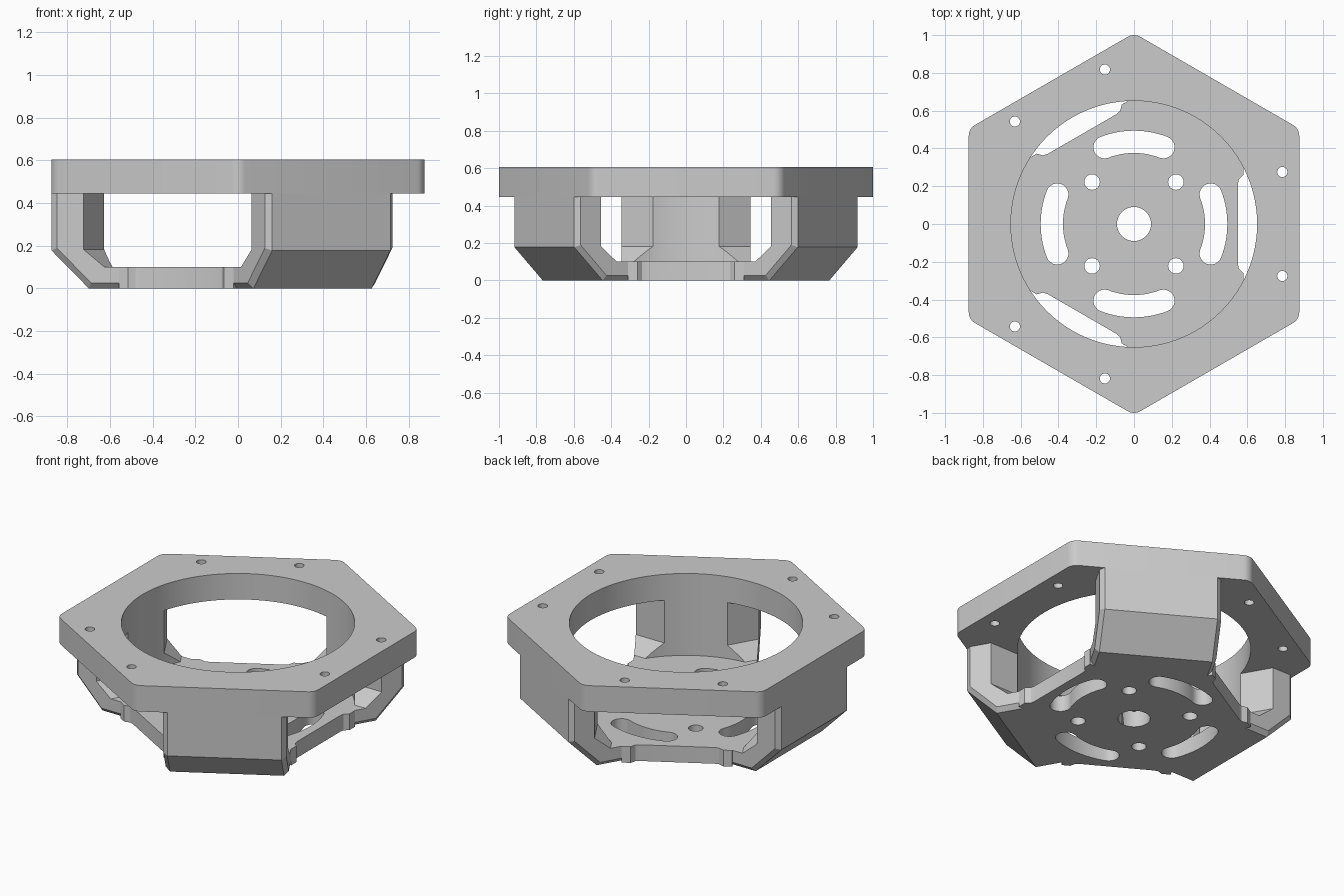
import bpy, bmesh
from math import cos, sin, pi, radians
from mathutils import Matrix

cube = bpy.data.objects.get("Cube")
if cube:
    bpy.data.objects.remove(cube, do_unlink=True)

grey = bpy.data.materials.new("plain grey")
grey.use_nodes = True
grey.diffuse_color = (0.6, 0.6, 0.6, 1)
grey.node_tree.nodes["Principled BSDF"].inputs["Base Color"].default_value = (0.6, 0.6, 0.6, 1)

LEGS = (60, 180, 300)
OPENINGS = (0, 120, 240)
RING_Z, TOP_Z, FLOOR_Z = 0.445, 0.605, 0.10
APOTHEM = 0.875


def loft(name, loops, angle=0):
    """Closed solid through matching loops of 3D points, turned about z."""
    bm = bmesh.new()
    rings = [[bm.verts.new(p) for p in loop] for loop in loops]
    n = len(rings[0])
    for a, b in zip(rings, rings[1:]):
        for i in range(n):
            j = (i + 1) % n
            bm.faces.new((a[i], a[j], b[j], b[i]))
    bm.faces.new(rings[0])
    bm.faces.new(rings[-1])
    bmesh.ops.recalc_face_normals(bm, faces=bm.faces)
    bm.transform(Matrix.Rotation(radians(angle), 4, 'Z'))
    mesh = bpy.data.meshes.new(name)
    bm.to_mesh(mesh)
    bm.free()
    mesh.materials.append(grey)
    obj = bpy.data.objects.new(name, mesh)
    bpy.context.collection.objects.link(obj)
    return obj


def prism(name, outline, z0, z1, angle=0):
    return loft(name, [[(x, y, z) for x, y in outline] for z in (z0, z1)], angle)


def arc(cx, cy, r, start, end, steps):
    return [(cx + r * cos(radians(start + (end - start) * i / steps)),
             cy + r * sin(radians(start + (end - start) * i / steps)))
            for i in range(steps + 1)]


def circle(x, y, r, n):
    return arc(x, y, r, 0, 360, n)[:-1]


def combine(target, tool, operation):
    mod = target.modifiers.new(operation.lower(), 'BOOLEAN')
    mod.operation, mod.solver, mod.object = operation, 'EXACT', tool
    bpy.context.view_layer.objects.active = target
    bpy.ops.object.modifier_apply(modifier=mod.name)
    bpy.data.objects.remove(tool, do_unlink=True)


# Hexagonal top ring with rounded corners
fillet = 0.067
reach = (APOTHEM - fillet) / cos(pi / 6)
outline = []
for k in range(6):
    a = 30 + 60 * k
    outline += arc(reach * cos(radians(a)), reach * sin(radians(a)), fillet, a - 30, a + 30, 6)
ring = prism("top_ring", outline, RING_Z, TOP_Z)
combine(ring, prism("ring_bore", circle(0, 0, 0.652, 96), 0.3, 0.8), 'DIFFERENCE')

# Screw holes, a pair beside each opening
for angle in OPENINGS:
    for y in (-0.275, 0.275):
        combine(ring, prism("screw_hole", circle(0.785, y, 0.027, 24), 0.3, 0.8, angle), 'DIFFERENCE')


# Legs: bent profile with chamfered sides
def leg(angle):
    def profile(t, inset):
        return [(x, t, z) for x, z in (
            (0, inset), (0.70 - inset * 0.4, inset), (APOTHEM - inset, 0.178 + inset * 0.4),
            (APOTHEM - inset, RING_Z), (0, RING_Z))]
    return loft("leg", [profile(-0.345, 0.026), profile(-0.32, 0),
                        profile(0.32, 0), profile(0.345, 0.026)], angle)


frame = leg(LEGS[0])
frame.name = "base_frame"
for angle in LEGS[1:]:
    combine(frame, leg(angle), 'UNION')

# Floor wedges between the legs, each with a shallow recess in its rim
half = [(0, 0.31), (0.58, 0.31), (0.58, 0.26), (0.555, 0.235), (0.55, 0.21)]
wedge = half + [(x, -y) for x, y in reversed(half)]
for angle in OPENINGS:
    combine(frame, prism("floor_wedge", wedge, 0, 0.3, angle), 'UNION')

# Round inner space and the three side openings
combine(frame, prism("inner_bore", circle(0, 0, 0.652, 96), FLOOR_Z, 0.8), 'DIFFERENCE')
side = [(0.37, FLOOR_Z), (0.455, 0.182), (0.455, 0.7)]
window = side + [(-t, z) for t, z in reversed(side)]
for angle in OPENINGS:
    combine(frame, loft("opening", [[(d, t, z) for t, z in window] for d in (0, 1.2)], angle),
            'DIFFERENCE')

# Floor holes: centre bore, four round holes, four curved slots
combine(frame, prism("centre_hole", circle(0, 0, 0.09, 40), -0.1, 0.3), 'DIFFERENCE')
r, w, s = 0.435, 0.059, 21
ex, ey = r * cos(radians(s)), r * sin(radians(s))
slot = (arc(0, 0, r + w, -s, s, 16) + arc(ex, ey, w, s, s + 180, 12)[1:]
        + arc(0, 0, r - w, s, -s, 16)[1:] + arc(ex, -ey, w, 180 - s, 360 - s, 12)[1:-1])
for angle in range(0, 360, 90):
    combine(frame, prism("slot", slot, -0.1, 0.3, angle), 'DIFFERENCE')
    combine(frame, prism("round_hole", circle(0.222, 0.222, 0.041, 28), -0.1, 0.3, angle), 'DIFFERENCE')

# Smooth the curved walls, keep the edges sharp
for obj in (ring, frame):
    bpy.ops.object.select_all(action='DESELECT')
    obj.select_set(True)
    bpy.context.view_layer.objects.active = obj
    bpy.ops.object.shade_smooth_by_angle(angle=radians(20))
